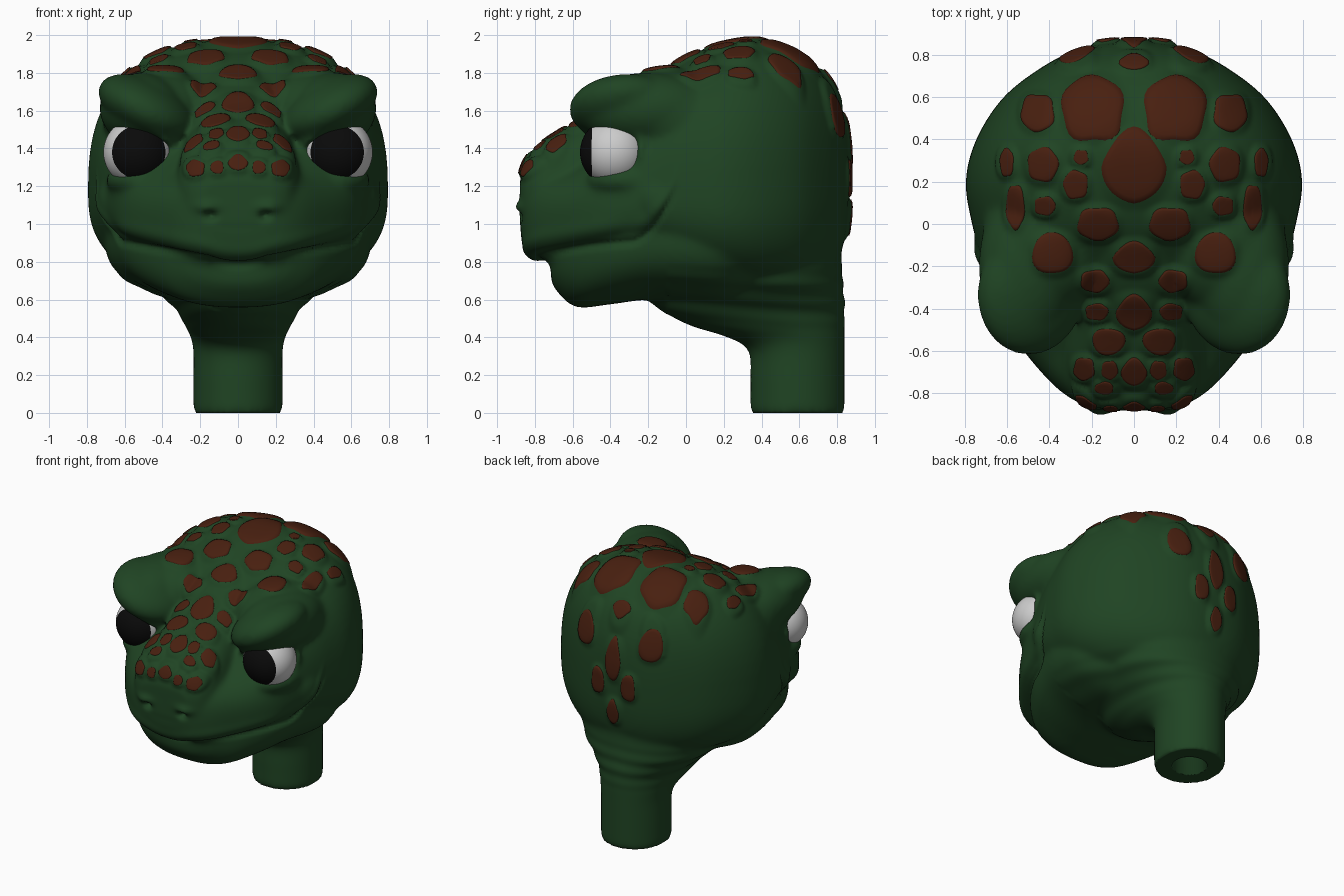
import bpy, bmesh, random
from math import sin, cos, pi, exp, radians
from mathutils import Vector, Matrix
from mathutils.bvhtree import BVHTree

if "Cube" in bpy.data.objects:
    bpy.data.objects.remove(bpy.data.objects["Cube"])

random.seed(4)

def material(name, rgb):
    m = bpy.data.materials.new(name)
    m.diffuse_color = (*rgb, 1)
    m.use_nodes = True
    m.node_tree.nodes["Principled BSDF"].inputs["Base Color"].default_value = m.diffuse_color
    return m

GREEN = material("green_skin", (0.014, 0.058, 0.017))
BROWN = material("brown_scale", (0.065, 0.014, 0.005))
WHITE = material("eye_white", (0.8, 0.8, 0.8))
BLACK = material("pupil_black", (0.003, 0.003, 0.003))

def add_object(name, bm, *mats):
    me = bpy.data.meshes.new(name)
    bm.to_mesh(me)
    bm.free()
    for p in me.polygons:
        p.use_smooth = True
    for m in mats:
        me.materials.append(m)
    ob = bpy.data.objects.new(name, me)
    bpy.context.collection.objects.link(ob)
    return ob

def power(v, p):
    return abs(v) ** p * (1 if v >= 0 else -1)

def spline(rows, steps=5):
    out = []
    for i in range(len(rows) - 1):
        a, b, c, d = (rows[min(max(i + k, 0), len(rows) - 1)] for k in (-1, 0, 1, 2))
        for s in range(steps):
            t = s / steps
            out.append([q + 0.5 * t * (r - p + t * (2*p - 5*q + 4*r - u + t * (3*(q - r) + u - p)))
                        for p, q, r, u in zip(a, b, c, d)])
    return out + [rows[-1]]

def loft(bm, rows, axis="y", n=2.5, seg=64):
    """Rows are (station, half width, high, middle, low)."""
    rings = []
    for st, w, hi, mid, lo in spline(rows):
        ring = []
        for k in range(seg):
            c, s = cos(2*pi*k/seg), sin(2*pi*k/seg)
            h = mid + (hi - mid if s >= 0 else mid - lo) * power(s, 2/n)
            x = w * power(c, 2/n)
            ring.append(bm.verts.new((x, st, h) if axis == "y" else (x, h, st)))
        rings.append(ring)
    faces = [bm.faces.new((a[k], a[(k+1) % seg], b[(k+1) % seg], b[k]))
             for a, b in zip(rings, rings[1:]) for k in range(seg)]
    faces += [bm.faces.new(rings[0][::-1]), bm.faces.new(rings[-1])]
    bmesh.ops.recalc_face_normals(bm, faces=faces)

def ellipsoid_pair(bm, c, r, tilt=0, yaw=0, keep=None):
    """Mirrored ellipsoids; keep = (point, normal) cuts away the side behind the plane."""
    for s in (1, -1):
        m = (Matrix.Translation((s*c[0], c[1], c[2])) @ Matrix.Rotation(radians(s*yaw), 4, "Z")
             @ Matrix.Rotation(radians(-s*tilt), 4, "Y") @ Matrix.Diagonal((*r, 1)))
        verts = bmesh.ops.create_uvsphere(bm, u_segments=40, v_segments=24, radius=1, matrix=m)["verts"]
        if keep:
            flip = Vector((s, 1, 1))
            geom = set(verts) | {e for v in verts for e in v.link_edges} | {f for v in verts for f in v.link_faces}
            cut = bmesh.ops.bisect_plane(bm, geom=list(geom), plane_co=Vector(keep[0]) * flip,
                                         plane_no=Vector(keep[1]) * flip, clear_inner=True)
            bmesh.ops.contextual_create(bm, geom=[e for e in cut["geom_cut"] if isinstance(e, bmesh.types.BMEdge)])

bm = bmesh.new()
# Skull and upper face
loft(bm, [(-.875, .16, 1.15, 1.03, .93), (-.84, .27, 1.22, 1.03, .84), (-.76, .38, 1.27, 1.03, .79),
          (-.6, .52, 1.31, 1.04, .81), (-.45, .62, 1.42, 1.06, .84), (-.3, .68, 1.6, 1.1, .86),
          (-.15, .725, 1.77, 1.14, .8), (0, .765, 1.88, 1.17, .72), (.2, .795, 1.95, 1.17, .66),
          (.4, .745, 1.97, 1.18, .64), (.6, .615, 1.9, 1.2, .67), (.75, .42, 1.77, 1.2, .75),
          (.83, .25, 1.59, 1.2, .88), (.86, .1, 1.4, 1.2, 1.05)], n=2.6)
# Snout ridge running up between the brows
loft(bm, [(-.88, .19, 1.23, 1.15, 1.0), (-.84, .27, 1.34, 1.15, .95), (-.76, .315, 1.42, 1.15, .9),
          (-.62, .33, 1.51, 1.15, .9), (-.45, .31, 1.6, 1.2, .9), (-.3, .32, 1.71, 1.2, .9),
          (-.1, .34, 1.82, 1.2, .9)], n=2.7)
# Lower jaw
loft(bm, [(-.715, .2, .9, .82, .7), (-.68, .31, .98, .84, .64), (-.58, .44, 1.02, .86, .56),
          (-.4, .57, 1.05, .9, .575), (-.2, .65, 1.08, .93, .6), (0, .7, 1.08, .93, .59),
          (.2, .69, 1.08, .93, .58), (.4, .56, 1.05, .95, .6)], n=2.5)
# Neck and throat
loft(bm, [(0, .237, .84, .59, .34), (.17, .237, .84, .59, .34), (.33, .237, .84, .59, .33),
          (.4, .25, .84, .57, .22), (.46, .28, .84, .5, .03), (.52, .31, .84, .45, -.1),
          (.6, .38, .84, .4, -.2), (.7, .48, .83, .4, -.24), (.9, .52, .82, .4, -.1)], axis="z", n=2)
# Brows with the bulge behind them, then lower eyelid seats and cheeks
ellipsoid_pair(bm, (.485, -.32, 1.615), (.275, .3, .145), tilt=27, yaw=8)
ellipsoid_pair(bm, (.5, -.2, 1.6), (.235, .37, .2), tilt=12)
ellipsoid_pair(bm, (.42, -.08, 1.58), (.3, .34, .24), tilt=-8)
ellipsoid_pair(bm, (.5, -.3, 1.23), (.2, .23, .1))
ellipsoid_pair(bm, (.655, -.13, 1.13), (.09, .13, .13))
# Eyelids: slices of a shell round each eye (upper, lower, rear)
EYE = (.53, -.378, 1.38)
ellipsoid_pair(bm, EYE, (.215, .215, .215), keep=((.52, -.38, 1.475), (-.47, .25, .85)))
ellipsoid_pair(bm, EYE, (.2, .205, .205), keep=((.52, -.38, 1.25), (0, .25, -1)))
ellipsoid_pair(bm, EYE, (.205, .23, .21), keep=((.52, -.27, 1.38), (-.1, 1, 0)))

rough = add_object("rough_head", bm, GREEN)
mod = rough.modifiers.new("merge", "REMESH")
mod.mode, mod.voxel_size = "VOXEL", 0.016
mod = rough.modifiers.new("soften", "SMOOTH")
mod.factor, mod.iterations = 0.5, 18
dg = bpy.context.evaluated_depsgraph_get()
bm = bmesh.new()
bm.from_mesh(rough.evaluated_get(dg).to_mesh())
bpy.data.objects.remove(rough)

# Scale layout per view: centre a, centre b, half width, half height; a > 0 is mirrored
TOP = [(0, .27, .16, .19), (0, .765, .075, .04), (0, -.16, .105, .08), (0, -.42, .09, .09),
       (.195, .545, .15, .16), (.27, .775, .085, .05), (.455, .525, .08, .09), (.6, .29, .032, .07),
       (.43, .28, .075, .085), (.25, .315, .035, .035), (.275, .185, .06, .07), (.56, .08, .045, .11),
       (.42, .085, .05, .045), (.17, 0, .1, .08), (.385, -.14, .1, .1), (.185, -.27, .07, .055),
       (.175, -.415, .055, .04), (.12, -.555, .08, .065), (0, -.7, .065, .07), (.115, -.69, .04, .045),
       (.235, -.685, .05, .055), (.14, -.775, .045, .03)]
FRONT = [(0, 1.325, .055, .045), (.225, 1.295, .05, .045), (.11, 1.3, .035, .035)]
BACK = [(0, 1.42, .065, .17), (.27, 1.57, .085, .12), (.125, 1.24, .055, .1), (0, 1.03, .05, .1)]
VIEWS = {"top": (TOP, Vector((0, 0, 1))), "front": (FRONT, Vector((0, -1, 0))), "back": (BACK, Vector((0, 1, 0)))}

def plane(view, co):
    return (abs(co.x), co.y if view == "top" else co.z)

# Sculpt mouth crease, nostrils, throat wrinkles and raised scale beds
bm.normal_update()
moves = []
for v in bm.verts:
    x, y, z = abs(v.co.x), v.co.y, v.co.z
    d = 0
    if y < -.04 and z < 1.3:
        line = .79 + .2*x*min(1, x/.15) + 4*max(0, y + .3)**2
        fade = min(1, (-.04 - y) / .06)
        d -= .022 * fade * exp(-((z - line + .008) / .018)**2)
        d += .012 * fade * exp(-((z - line - .06) / .04)**2)
    if y < -.7:
        d -= .045 * exp(-((x - .145)/.03)**2 - ((z - 1.045)/.022)**2)
        d += .022 * exp(-((x - .16)/.06)**2 - ((z - 1.09)/.03)**2)
    if .42 < z < .8 and y > -.1:
        d += .004 * sin(60*z + 5*y + 4*x) * sin(pi*(z - .42)/.38)
    bed = 0
    for view, (rows, direction) in VIEWS.items():
        if v.normal.dot(direction) < .15 or (view == "front" and y > -.62) or z < .9:
            continue
        a, b = plane(view, v.co)
        for ca, cb, ra, rb in rows:
            da, db = abs(a - ca) / (ra + .03), abs(b - cb) / (rb + .03)
            if da < 1 and db < 1:
                bed = max(bed, min(1, 2.2 * max(0, 1 - (da**2.4 + db**2.4) ** (1/2.4))))
    moves.append(v.normal * (d + .018 * bed * bed * (3 - 2*bed)))
for v, m in zip(bm.verts, moves):
    v.co += m
    v.co.z = max(0, v.co.z) if v.co.z > .012 else 0
bm.normal_update()
tree = BVHTree.FromBMesh(bm)
head = add_object("head_and_neck", bm, GREEN)

# Hole in the neck base
cut = bmesh.new()
bmesh.ops.create_cone(cut, cap_ends=True, segments=48, radius1=.12, radius2=.12, depth=.6,
                      matrix=Matrix.Translation((0, .59, 0)))
cutter = add_object("neck_hole_cutter", cut)
cutter.hide_render = True
cutter.hide_set(True)
mod = head.modifiers.new("neck_hole", "BOOLEAN")
mod.operation, mod.object, mod.solver = "DIFFERENCE", cutter, "EXACT"

# Brown scales laid on the skin
bm = bmesh.new()
SEG, RINGS = 32, (.2, .4, .6, .8, .93, 1.0)
for view, (rows, direction) in VIEWS.items():
    for ca, cb, ra, rb in rows:
        p, ph, lobes = random.uniform(2.1, 2.7), random.uniform(0, 6), random.choice((3, 5))
        if ca == 0:
            p, ph, lobes = 1.6, pi/2, 3
        for side in ((1, -1) if ca else (1,)):
            def hit(r, t):
                k = r * (1 + .05 * cos(lobes*t + ph)) / (abs(cos(t))**p + abs(sin(t))**p) ** (1/p)
                a, b = side * (ca + ra*k*cos(t)), cb + rb*k*sin(t)
                start = Vector((a, b, 0) if view == "top" else (a, 0, b)) + direction * 3
                co, no, _, _ = tree.ray_cast(start, -direction)
                return co and co + no * (.005 if r < .99 else -.006)
            pts = [[hit(r, 2*pi*k/SEG) for k in range(SEG)] for r in RINGS]
            mid = hit(0, 0)
            if mid is None or any(q is None for ring in pts for q in ring):
                continue
            c = bm.verts.new(mid)
            vs = [[bm.verts.new(q) for q in ring] for ring in pts]
            fs = [bm.faces.new((c, vs[0][k], vs[0][(k+1) % SEG])) for k in range(SEG)]
            fs += [bm.faces.new((i[k], o[k], o[(k+1) % SEG], i[(k+1) % SEG]))
                   for i, o in zip(vs, vs[1:]) for k in range(SEG)]
            for f in fs:
                f.normal_update()
            if sum(f.normal.dot(direction) for f in fs) < 0:
                bmesh.ops.reverse_faces(bm, faces=fs)
add_object("skin_scales", bm, BROWN)

# Eyes: white balls whose front cap is the pupil
for side, name in ((1, "left_eye"), (-1, "right_eye")):
    bm = bmesh.new()
    gaze = Vector((-.04 * side, -1, 0)).normalized()
    turn = gaze.to_track_quat("Z", "Y").to_matrix().to_4x4()
    bmesh.ops.create_uvsphere(bm, u_segments=48, v_segments=32, radius=.183, matrix=turn)
    for f in bm.faces:
        f.material_index = int(f.calc_center_median().normalized().dot(gaze) > .64)
    bmesh.ops.translate(bm, verts=bm.verts, vec=(EYE[0] * side, EYE[1], EYE[2]))
    add_object(name, bm, WHITE, BLACK)
